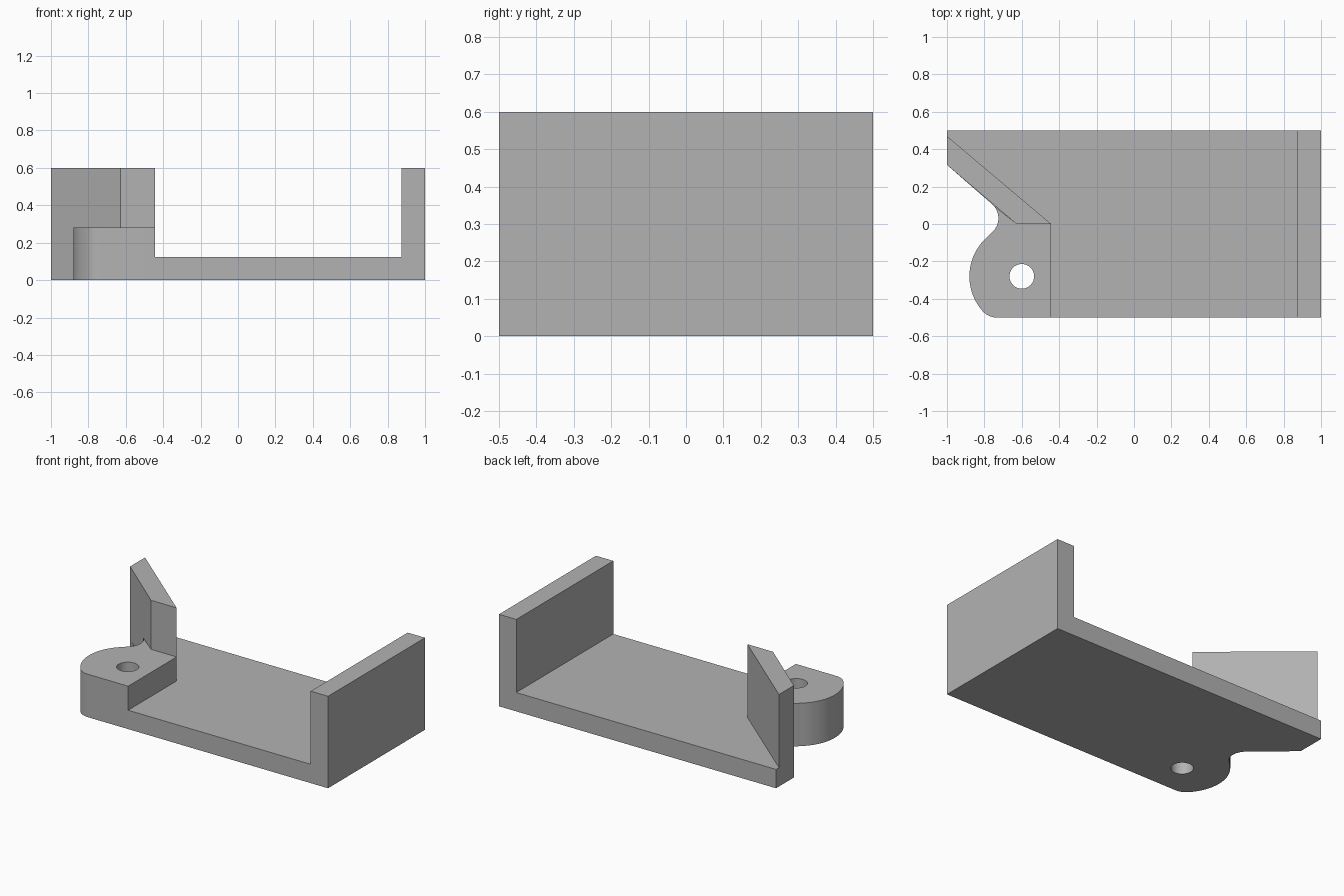
import bpy, bmesh
from math import cos, sin, radians, atan2, pi

old = bpy.data.objects.get("Cube")
if old:
    bpy.data.objects.remove(old, do_unlink=True)

grey = bpy.data.materials.new("plain grey")
grey.use_nodes = True
colour = (0.45, 0.45, 0.45, 1)
grey.diffuse_color = colour
grey.node_tree.nodes["Principled BSDF"].inputs["Base Color"].default_value = colour


def arc(centre, radius, start, end, steps):
    """Points on an arc, from start to end angle in radians."""
    return [(centre[0] + radius * cos(start + (end - start) * i / steps),
             centre[1] + radius * sin(start + (end - start) * i / steps))
            for i in range(steps + 1)]


def prism(name, outline, bottom, top):
    """Solid made by raising a flat outline."""
    bm = bmesh.new()
    face = bm.faces.new([bm.verts.new((x, y, bottom)) for x, y in outline])
    raised = bmesh.ops.extrude_face_region(bm, geom=[face])["geom"]
    for v in raised:
        if isinstance(v, bmesh.types.BMVert):
            v.co.z = top
    bmesh.ops.recalc_face_normals(bm, faces=bm.faces)
    mesh = bpy.data.meshes.new(name)
    bm.to_mesh(mesh)
    bm.free()
    mesh.materials.append(grey)
    obj = bpy.data.objects.new(name, mesh)
    bpy.context.collection.objects.link(obj)
    return obj


def combine(target, tool, operation):
    """Apply a boolean and discard the tool solid."""
    mod = target.modifiers.new(operation.lower(), 'BOOLEAN')
    mod.object = tool
    mod.operation = operation
    mod.solver = 'EXACT'
    bpy.context.view_layer.objects.active = target
    bpy.ops.object.modifier_apply(modifier=mod.name)
    bpy.data.objects.remove(tool, do_unlink=True)


# Rounded end of the lug: concave neck, large round, small corner round
hub, neck, corner = (-0.6, -0.28), (-0.825, 0.031), (-0.734, -0.4)
to_neck = atan2(neck[1] - hub[1], neck[0] - hub[0])
to_corner = atan2(corner[1] - hub[1], corner[0] - hub[0]) + 2 * pi
curve = arc(neck, 0.1, radians(49.8), to_neck - pi, 16)
curve += arc(hub, 0.28, to_neck, to_corner, 32)[1:]
curve += arc(corner, 0.1, to_corner, 1.5 * pi, 12)[1:]

wall_start, wall_end = (-1, 0.316), (-0.628, 0)
inner_x, wall_x = -0.443, 0.875

# Floor plate and the parts that stand on it
bracket = prism("bracket", [(1, -0.5), (1, 0.5), (-1, 0.5), wall_start] + curve, 0, 0.123)
lug = prism("lug", curve + [(inner_x, -0.5), (inner_x, 0), wall_end], 0, 0.28)
diagonal_wall = prism("diagonal_wall",
                      [wall_start, wall_end, (inner_x, 0), (-1, 0.47)], 0, 0.6)
end_wall = prism("end_wall", [(wall_x, -0.5), (1, -0.5), (1, 0.5), (wall_x, 0.5)], 0, 0.6)
for part in (lug, diagonal_wall, end_wall):
    combine(bracket, part, 'UNION')

# Screw hole through the lug
hole = prism("hole_cutter", arc(hub, 0.066, 0, 2 * pi, 40)[:-1], -0.1, 0.5)
hole.hide_render = True
combine(bracket, hole, 'DIFFERENCE')

bpy.ops.object.select_all(action='DESELECT')
bracket.select_set(True)
bpy.context.view_layer.objects.active = bracket
bpy.ops.object.shade_smooth_by_angle(angle=radians(30))
